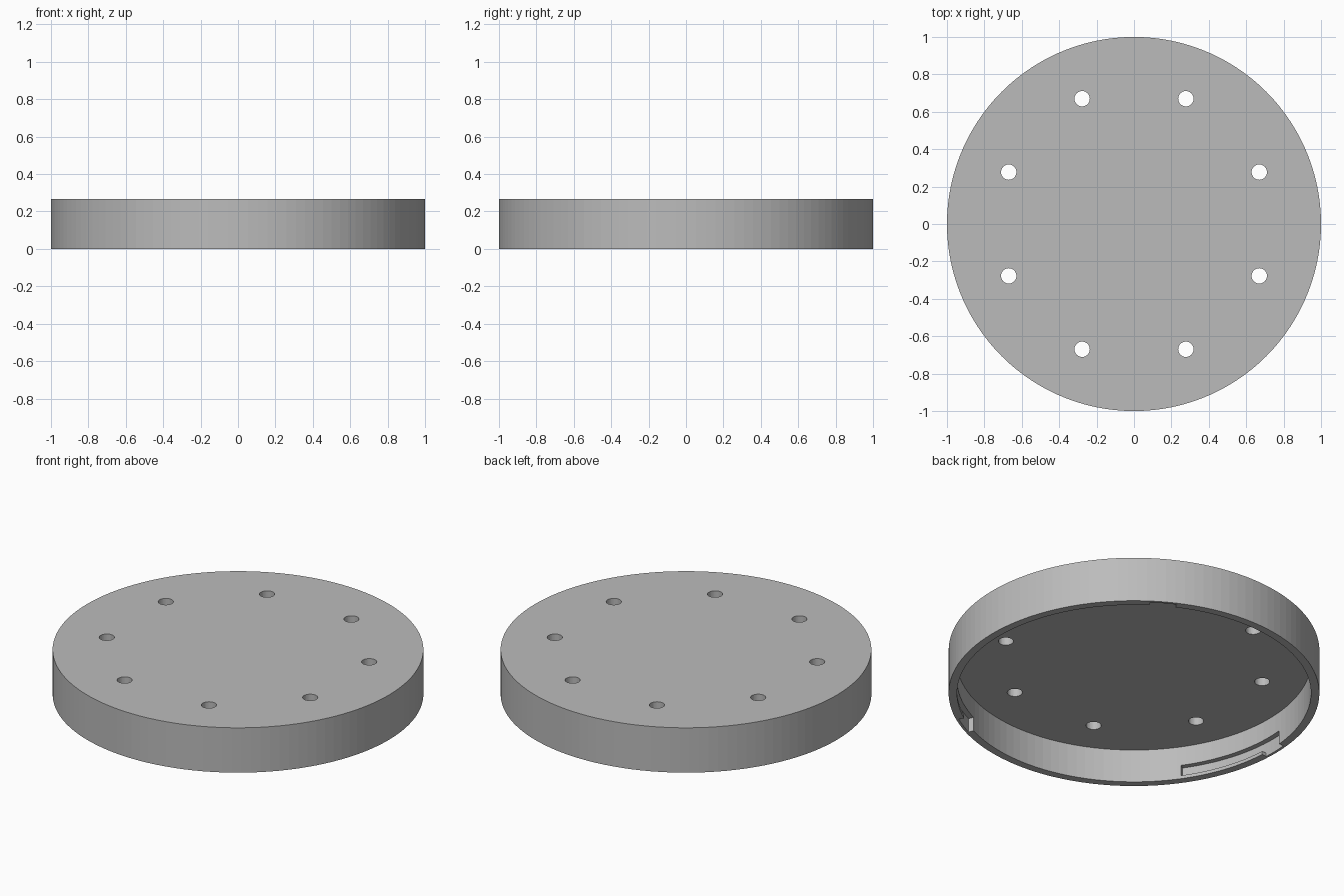
import bpy, bmesh
from math import cos, sin, radians

if "Cube" in bpy.data.objects:
    bpy.data.objects.remove(bpy.data.objects["Cube"])

R, R_IN, R_SLOT = 1.0, 0.955, 0.985      # outer wall, inner wall, slot depth
H, CEILING = 0.267, 0.198                # full height, underside of the top plate
SEGS = 120

grey = bpy.data.materials.new("plain grey")
grey.diffuse_color = (0.5, 0.5, 0.5, 1)
grey.use_nodes = True
grey.node_tree.nodes["Principled BSDF"].inputs["Base Color"].default_value = grey.diffuse_color


def make_object(name, bm):
    bmesh.ops.recalc_face_normals(bm, faces=bm.faces)
    mesh = bpy.data.meshes.new(name)
    bm.to_mesh(mesh)
    bm.free()
    mesh.materials.append(grey)
    obj = bpy.data.objects.new(name, mesh)
    bpy.context.collection.objects.link(obj)
    return obj


def add_disc(bm, radius, z0, z1, segs, x=0, y=0):
    """Extrude a closed cylinder between two heights."""
    ring = [(x + radius * cos(radians(360 * i / segs)),
             y + radius * sin(radians(360 * i / segs))) for i in range(segs)]
    low = [bm.verts.new((px, py, z0)) for px, py in ring]
    high = [bm.verts.new((px, py, z1)) for px, py in ring]
    bm.faces.new(low)
    bm.faces.new(high)
    for i in range(segs):
        j = (i + 1) % segs
        bm.faces.new((low[i], low[j], high[j], high[i]))


def add_sector(bm, a0, a1, z0, z1, steps):
    """Curved block that reaches from inside the wall to the slot depth."""
    rows = []
    for i in range(steps + 1):
        a = radians(a0 + (a1 - a0) * i / steps)
        rows.append([bm.verts.new((r * cos(a), r * sin(a), z)) for r, z in
                     ((0.92, z0), (R_SLOT, z0), (R_SLOT, z1), (0.92, z1))])
    bm.faces.new(rows[0])
    bm.faces.new(rows[-1])
    for p, q in zip(rows, rows[1:]):
        for k in range(4):
            m = (k + 1) % 4
            bm.faces.new((p[k], p[m], q[m], q[k]))


def cut(body, cutter):
    cutter.hide_render = True
    mod = body.modifiers.new(cutter.name, 'BOOLEAN')
    mod.operation, mod.solver, mod.object = 'DIFFERENCE', 'EXACT', cutter
    bpy.context.view_layer.objects.active = body
    bpy.ops.object.modifier_apply(modifier=mod.name)
    bpy.data.objects.remove(cutter)


# Round lid
bm = bmesh.new()
add_disc(bm, R, 0, H, SEGS)
lid = make_object("lid", bm)

# Hollow underside
bm = bmesh.new()
add_disc(bm, R_IN, -0.1, CEILING, SEGS)
cut(lid, make_object("hollow_cutter", bm))

# Eight through holes in the top plate
bm = bmesh.new()
for k in range(8):
    a = radians(22.5 + 45 * k)
    add_disc(bm, 0.041, 0.1, 0.4, 32, 0.725 * cos(a), 0.725 * sin(a))
cut(lid, make_object("hole_cutter", bm))

# Three twist-lock slots: a long channel, plus an entry open to the rim
bm = bmesh.new()
for k in range(3):
    add_sector(bm, 55 + 120 * k, 94.6 + 120 * k, 0.02, 0.083, 16)
cut(lid, make_object("channel_cutter", bm))
bm = bmesh.new()
for k in range(3):
    add_sector(bm, 55 + 120 * k, 63.6 + 120 * k, -0.05, 0.083, 4)
cut(lid, make_object("entry_cutter", bm))
